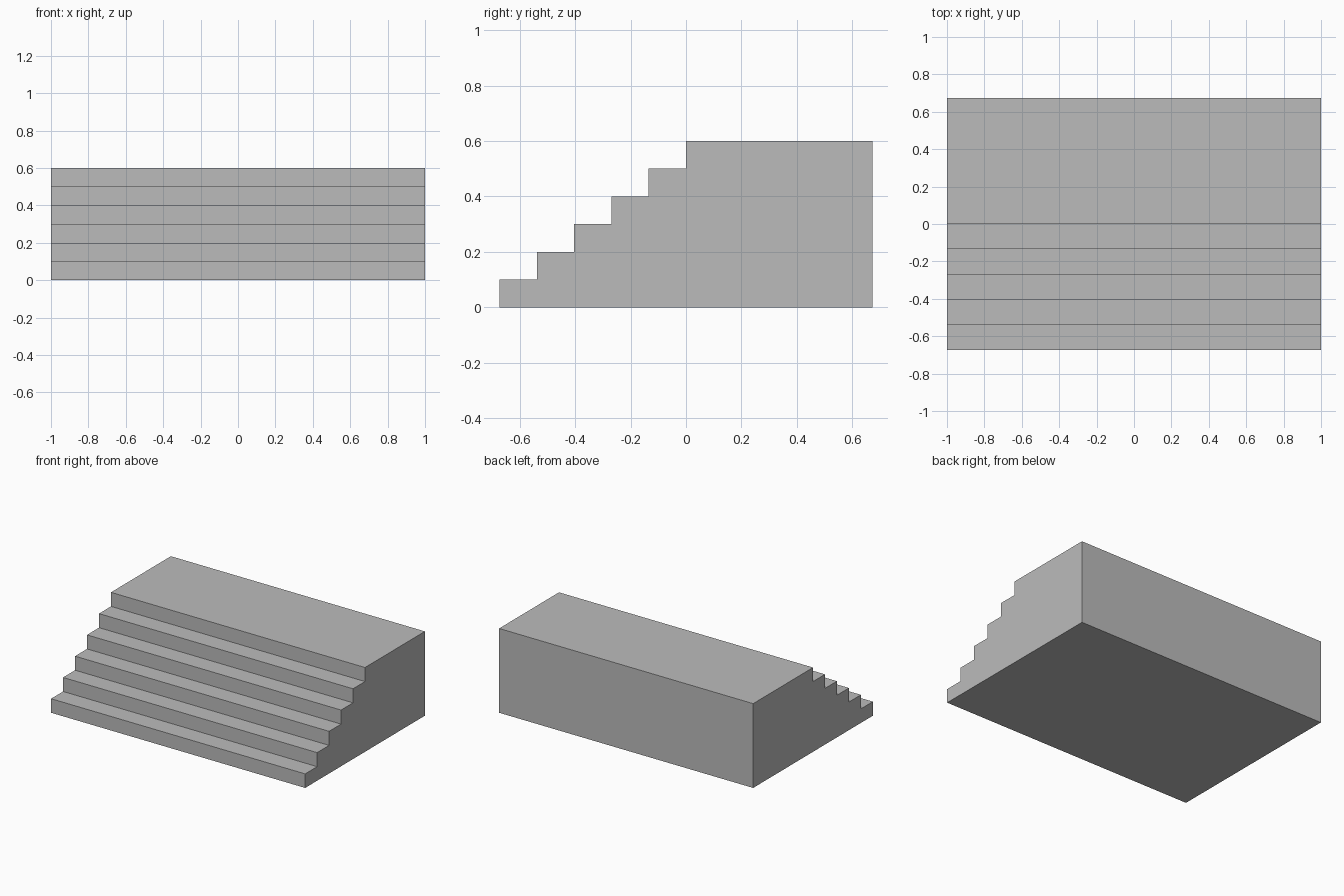
import bpy
import bmesh

cube = bpy.data.objects.get("Cube")
if cube:
    bpy.data.objects.remove(cube, do_unlink=True)

STEPS = 6          # five treads plus the landing
RISE = 0.1
RUN = 0.1346
HALF_DEPTH = 0.673
WIDTH = 2.0

# Plain grey stone
stone = bpy.data.materials.new("grey_stone")
colour = (0.5, 0.5, 0.5, 1)
stone.diffuse_color = colour
stone.use_nodes = True
stone.node_tree.nodes["Principled BSDF"].inputs["Base Color"].default_value = colour

# Stepped side profile as (y, z)
profile = [(HALF_DEPTH, 0), (-HALF_DEPTH, 0)]
for i in range(STEPS):
    y = -HALF_DEPTH + i * RUN
    if i:
        profile.append((y, i * RISE))
    profile.append((y, (i + 1) * RISE))
profile.append((HALF_DEPTH, STEPS * RISE))

# Extrude the profile across the width
bm = bmesh.new()
side = bm.faces.new([bm.verts.new((-WIDTH / 2, y, z)) for y, z in profile])
extruded = bmesh.ops.extrude_face_region(bm, geom=[side], use_keep_orig=True)
new_verts = [g for g in extruded["geom"] if isinstance(g, bmesh.types.BMVert)]
bmesh.ops.translate(bm, verts=new_verts, vec=(WIDTH, 0, 0))
bmesh.ops.recalc_face_normals(bm, faces=bm.faces[:])

mesh = bpy.data.meshes.new("wide_steps")
bm.to_mesh(mesh)
bm.free()
mesh.materials.append(stone)
bpy.context.collection.objects.link(bpy.data.objects.new("wide_steps", mesh))
